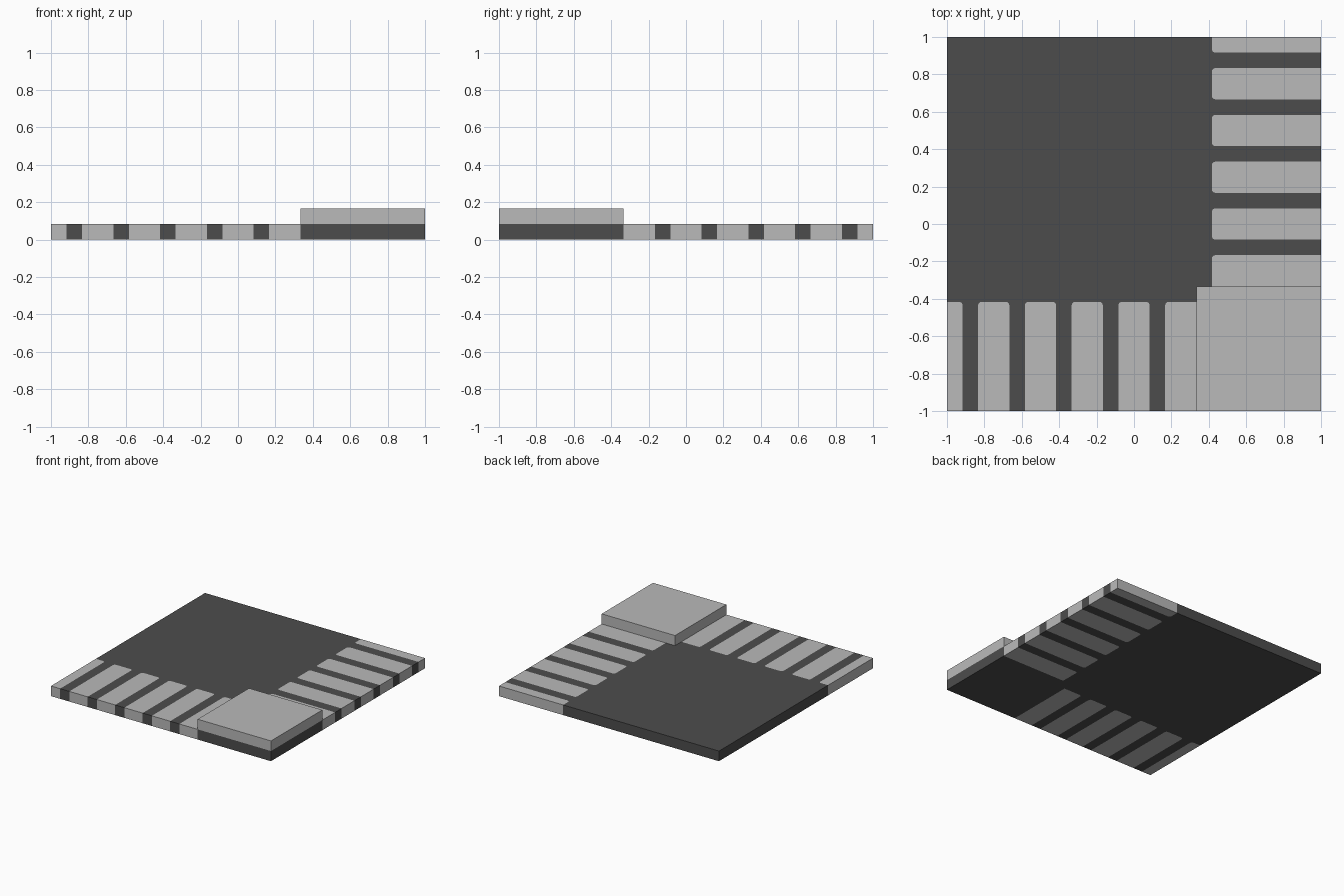
import bpy
import bmesh
import math

if "Cube" in bpy.data.objects:
    bpy.data.objects.remove(bpy.data.objects["Cube"])

SLAB = 1 / 12      # slab thickness
TIP = -5 / 12      # inner end of the crossing stripes
KERB = 1 / 3       # inner edge of the raised corner
R = 0.018          # stripe corner radius


def material(name, value):
    m = bpy.data.materials.new(name)
    m.use_nodes = True
    colour = (value, value, value, 1)
    m.diffuse_color = colour
    m.node_tree.nodes["Principled BSDF"].inputs["Base Color"].default_value = colour
    return m


asphalt = material("dark asphalt", 0.073)
paving = material("light paving", 0.49)


def prism(name, outline, z0, z1, mat):
    """Extrude a flat outline upwards into a solid."""
    bm = bmesh.new()
    face = bm.faces.new([bm.verts.new((x, y, z0)) for x, y in outline])
    grown = bmesh.ops.extrude_face_region(bm, geom=[face])
    top = [v for v in grown["geom"] if isinstance(v, bmesh.types.BMVert)]
    bmesh.ops.translate(bm, verts=top, vec=(0, 0, z1 - z0))
    bmesh.ops.recalc_face_normals(bm, faces=bm.faces)
    mesh = bpy.data.meshes.new(name)
    bm.to_mesh(mesh)
    bm.free()
    mesh.materials.append(mat)
    obj = bpy.data.objects.new(name, mesh)
    bpy.context.collection.objects.link(obj)
    return obj


def corner(x, side):
    """Rounded inner corner of a stripe, from its side to its tip."""
    return [(x - side * R * (1 - math.cos(a)), TIP - R * (1 - math.sin(a)))
            for a in (i * math.pi / 8 for i in range(5))]


def stripe_path(x0, x1):
    """Stripe edge from front left, round the tip, to front right."""
    left = [(x0, TIP)] if x0 < -0.99 else [(x0, -1)] + corner(x0, -1)
    right = [(x1, TIP)] if x1 > 0.3 else corner(x1, 1)[::-1] + [(x1, -1)]
    return left + right


def mirrored(points):
    """Reflect across the diagonal onto the right edge."""
    return [(-y, -x) for x, y in points]


# Stripes along the front edge, repeated along the right edge
spans = [(max(-1, c - SLAB), c + SLAB) for c in (-1, -0.75, -0.5, -0.25, 0, 0.25)]
paths = [stripe_path(a, b) for a, b in spans]
for i, ((a, b), path) in enumerate(zip(spans, paths), 1):
    outline = list(path)
    if a < -0.99:
        outline.insert(0, (-1, -1))
    if b > 0.3:
        outline.append((b, -1))
    prism(f"front_stripe_{i}", outline, 0, SLAB, paving)
    prism(f"right_stripe_{i}", mirrored(outline), 0, SLAB, paving)

# Road slab fitted around the stripes
edge = [p for path in paths for p in path] + [(KERB, -1)]
prism("road_slab", [(-1, 1)] + edge + [(1, -1)] + mirrored(edge)[::-1],
      0, SLAB, asphalt)

# Raised pavement corner
prism("pavement_corner", [(KERB, -1), (1, -1), (1, -KERB), (KERB, -KERB)],
      SLAB, 2 * SLAB, paving)
